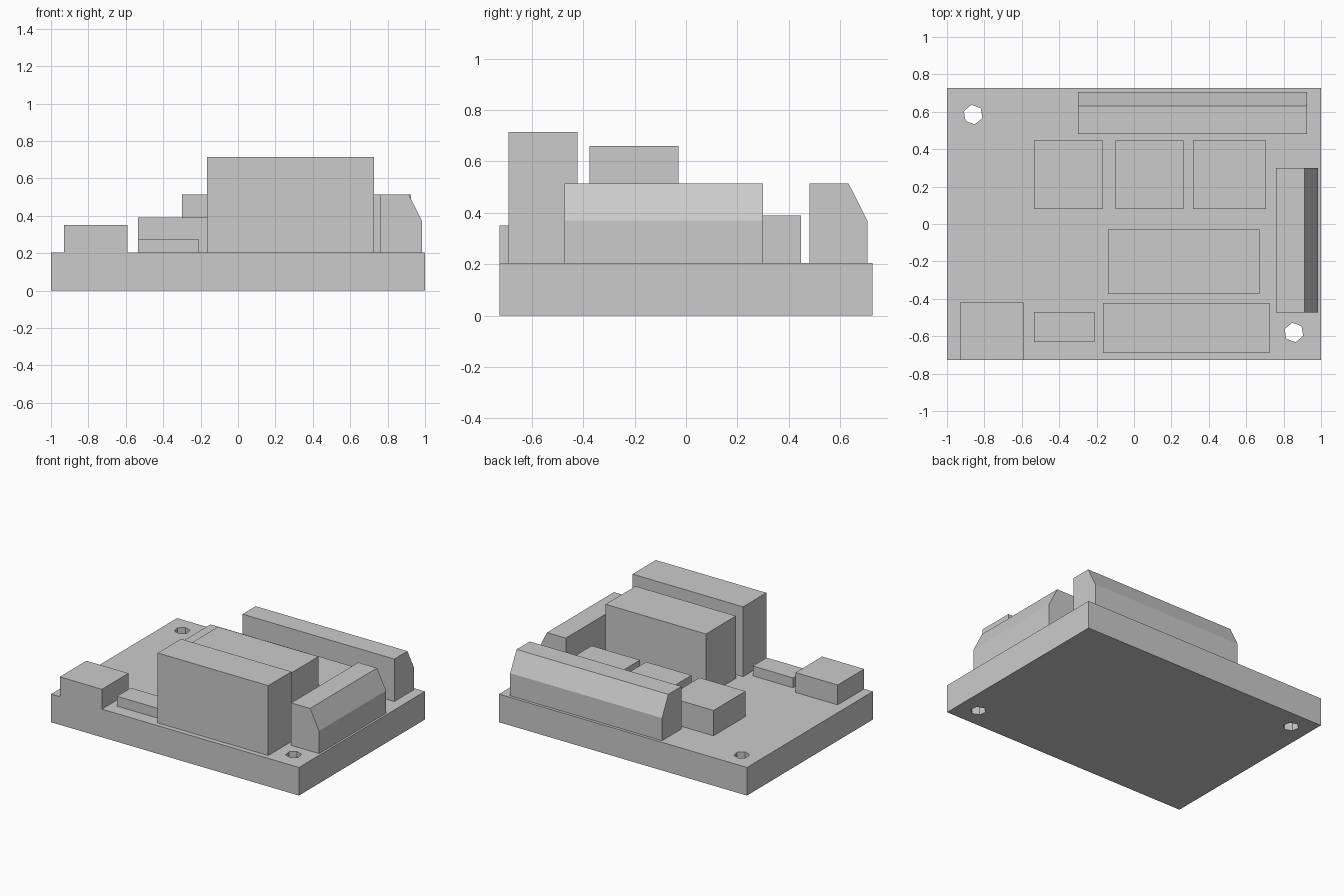
import bpy
import math

cube = bpy.data.objects.get("Cube")
if cube:
    bpy.data.objects.remove(cube, do_unlink=True)

grey = bpy.data.materials.new("light_grey")
grey.use_nodes = True
colour = (0.6, 0.6, 0.6, 1)
grey.diffuse_color = colour
grey.node_tree.nodes["Principled BSDF"].inputs["Base Color"].default_value = colour

HALF_Y = 0.726
DECK = 0.205


def prism(name, profile, place, start, end):
    """Extrude a closed 2D profile; place(u, v, t) gives the 3D point."""
    n = len(profile)
    verts = [place(u, v, t) for t in (start, end) for u, v in profile]
    faces = [tuple(range(n))[::-1], tuple(range(n, 2 * n))]
    faces += [(i, (i + 1) % n, n + (i + 1) % n, n + i) for i in range(n)]
    mesh = bpy.data.meshes.new(name)
    mesh.from_pydata(verts, [], faces)
    mesh.materials.append(grey)
    obj = bpy.data.objects.new(name, mesh)
    bpy.context.collection.objects.link(obj)
    return obj


def block(name, x0, x1, y0, y1, top, base=DECK):
    outline = [(x0, y0), (x1, y0), (x1, y1), (x0, y1)]
    return prism(name, outline, lambda u, v, t: (u, v, t), base, top)


# Circuit board with two hexagonal mounting holes
board = block("board", -1, 1, -HALF_Y, HALF_Y, DECK, 0)
for x, y in ((-0.86, 0.585), (0.855, -0.58)):
    bpy.ops.mesh.primitive_cylinder_add(vertices=6, radius=0.053, depth=1,
                                        location=(x, y, 0),
                                        rotation=(0, 0, math.radians(10)))
    cutter = bpy.context.object
    cutter.name = "hole_cutter"
    cutter.hide_render = True
    cut = board.modifiers.new("hole", "BOOLEAN")
    cut.operation = "DIFFERENCE"
    cut.solver = "EXACT"
    cut.object = cutter
    bpy.context.view_layer.objects.active = board
    bpy.ops.object.modifier_apply(modifier=cut.name)
    bpy.data.objects.remove(cutter, do_unlink=True)

# Rectangular components
block("corner_connector", -0.93, -0.59, -HALF_Y, -0.42, 0.35)
block("small_chip", -0.535, -0.21, -0.63, -0.47, 0.277)
block("front_tall_block", -0.165, 0.727, -0.69, -0.422, 0.715)
block("middle_tall_block", -0.14, 0.67, -0.375, -0.03, 0.66)
for i, (x0, x1) in enumerate(((-0.535, -0.165), (-0.1, 0.265), (0.315, 0.705))):
    block(f"relay_{i + 1}", x0, x1, 0.08, 0.447, 0.39)

# Terminal strips, bevelled on the side facing outwards
terminal = [(0, DECK), (0.225, DECK), (0.225, 0.37), (0.152, 0.515), (0, 0.515)]
prism("side_terminal", terminal, lambda u, v, t: (0.76 + u, t, v), 0.3, -0.472)
prism("back_terminal", terminal, lambda u, v, t: (t, 0.48 + u, v), -0.3, 0.925)

# Consistent outward normals
import bmesh
for obj in bpy.context.collection.objects:
    if obj.type == "MESH" and grey.name in obj.data.materials:
        bm = bmesh.new()
        bm.from_mesh(obj.data)
        bmesh.ops.recalc_face_normals(bm, faces=bm.faces)
        bm.to_mesh(obj.data)
        bm.free()
